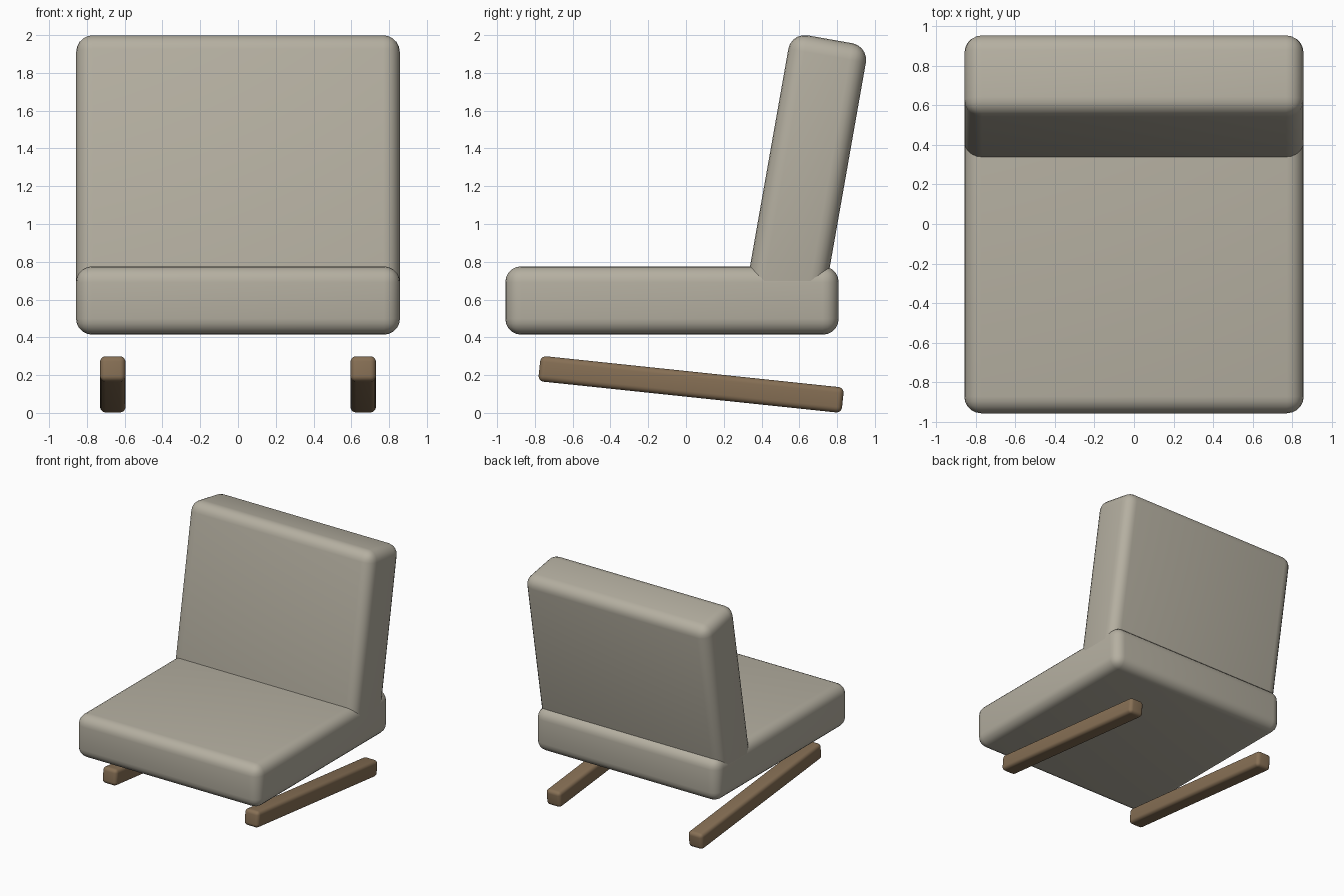
import bpy
import math

if "Cube" in bpy.data.objects:
    bpy.data.objects.remove(bpy.data.objects["Cube"])


def material(name, rgb):
    m = bpy.data.materials.new(name)
    m.diffuse_color = (*rgb, 1.0)
    m.use_nodes = True
    m.node_tree.nodes["Principled BSDF"].inputs["Base Color"].default_value = m.diffuse_color
    return m


fabric = material("warm grey fabric", (0.46, 0.43, 0.355))
wood = material("brown wood", (0.24, 0.16, 0.09))


def rounded_box(name, centre, size, tilt, radius, mat):
    """Box with rounded edges, tilted about the x axis (degrees)."""
    bpy.ops.mesh.primitive_cube_add(size=1, location=centre)
    ob = bpy.context.object
    ob.name = name
    ob.scale = size
    bpy.ops.object.transform_apply(location=False, rotation=False, scale=True)
    ob.rotation_euler.x = math.radians(tilt)
    bev = ob.modifiers.new("rounded edges", 'BEVEL')
    bev.width = radius
    bev.segments = 5
    bev.limit_method = 'NONE'
    ob.data.materials.append(mat)
    bpy.ops.object.shade_smooth()
    return ob


# Seat cushion
rounded_box("seat", (0, -0.074, 0.595), (1.715, 1.765, 0.362), 0, 0.085, fabric)

# Backrest cushion: leans back 10 degrees, its lower end sunk into the seat
lean = math.radians(10)
thick, length = 0.417, 1.46
top_front = (0.557, 2.014)
back_y = top_front[0] + thick / 2 * math.cos(lean) - length / 2 * math.sin(lean)
back_z = top_front[1] - thick / 2 * math.sin(lean) - length / 2 * math.cos(lean)
rounded_box("backrest", (0, back_y, back_z), (1.713, thick, length), -10, 0.088, fabric)

# Sloping wooden runners under the seat
for side, label in ((-1, "left"), (1, "right")):
    rounded_box(label + "_runner", (side * 0.663, 0.027, 0.151),
                (0.135, 1.615, 0.135), -6, 0.03, wood)
